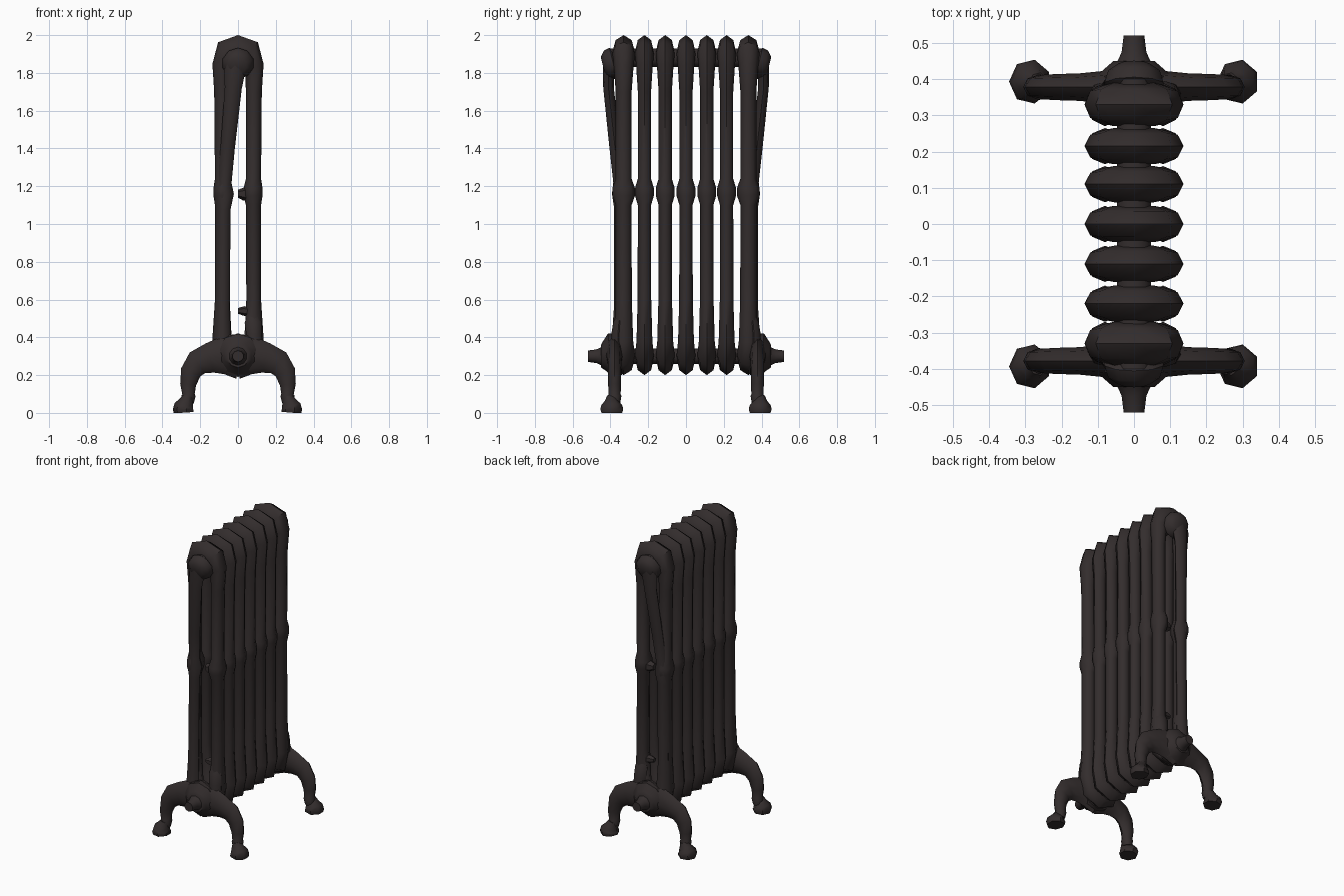
import bpy, bmesh, math
from mathutils import Vector

cube = bpy.data.objects.get("Cube")
if cube:
    bpy.data.objects.remove(cube)

iron = bpy.data.materials.new("dark_cast_iron")
iron.use_nodes = True
iron.diffuse_color = (0.033, 0.026, 0.026, 1)
iron.node_tree.nodes["Principled BSDF"].inputs["Base Color"].default_value = iron.diffuse_color


def loft(name, path, side=(0, 1, 0), sides=8, closed=False):
    """Sweep an ellipse along (position, in-plane radius, side radius) stations."""
    bm = bmesh.new()
    side = Vector(side)
    pts = [Vector(p[0]) for p in path]
    n = len(pts)
    rings = []
    for i, (_, ra, rb) in enumerate(path):
        if closed:
            t = pts[(i + 1) % n] - pts[i - 1]
        else:
            t = pts[min(i + 1, n - 1)] - pts[max(i - 1, 0)]
        out = side.cross(t).normalized()
        ring = []
        for k in range(sides):
            a = math.tau * k / sides
            ring.append(bm.verts.new(pts[i] + out * ra * math.cos(a) + side * rb * math.sin(a)))
        rings.append(ring)
    for i in range(n if closed else n - 1):
        r, s = rings[i], rings[(i + 1) % n]
        for k in range(sides):
            j = (k + 1) % sides
            bm.faces.new((r[k], r[j], s[j], s[k]))
    if not closed:
        bm.faces.new(rings[0])
        bm.faces.new(rings[-1])
    bmesh.ops.recalc_face_normals(bm, faces=bm.faces)
    mesh = bpy.data.meshes.new(name)
    bm.to_mesh(mesh)
    bm.free()
    mesh.materials.append(iron)
    obj = bpy.data.objects.new(name, mesh)
    bpy.context.collection.objects.link(obj)
    bpy.ops.object.select_all(action="DESELECT")
    obj.select_set(True)
    bpy.context.view_layer.objects.active = obj
    bpy.ops.object.shade_smooth_by_angle(angle=math.radians(50))
    return obj


def pipe(name, stations):
    """Round part running front to back, from (y, z, radius) stations."""
    return loft(name, [((0, y, z), r, r) for y, z, r in stations], side=(1, 0, 0), sides=10)


# Seven looped sections: x, z, in-plane radius, depth radius of the right half
half = [(0, .29, .09, .05), (.055, .305, .08, .05), (.085, .38, .052, .042),
        (.083, .6, .039, .036), (.082, 1.1, .04, .035), (.08, 1.15, .05, .05),
        (.08, 1.19, .05, .05), (.082, 1.24, .04, .035), (.084, 1.7, .042, .035),
        (.086, 1.84, .05, .044), (.055, 1.9, .08, .05), (0, 1.91, .09, .05)]
loop = half + [(-x, z, a, b) for x, z, a, b in half[-2:0:-1]]
for i, y in enumerate((-.33, -.22, -.11, 0, .11, .215, .33)):
    wide = 1.2 if abs(y) > .3 else 1
    loft(f"section_{i + 1}", [((x, y, z), a, b * wide) for x, z, a, b in loop], closed=True)

# Header pipes joining the sections
pipe("top_header", [(-.4, 1.88, .05), (.4, 1.88, .05)])
pipe("bottom_header", [(-.44, .3, .04), (.44, .3, .04)])

for s, end in ((-1, "front"), (1, "back")):
    # Domed cap with the slanting pipe that falls from it to the left-hand column
    pipe(f"{end}_top_cap", [(s * .36, 1.86, .055), (s * .385, 1.85, .085),
                            (s * .42, 1.845, .075), (s * .44, 1.84, .045)])
    loft(f"{end}_slant_pipe", [((-.015, s * .41, 1.84), .06, .03), ((-.025, s * .41, 1.72), .045, .028),
                               ((-.055, s * .375, 1.4), .038, .03), ((-.07, s * .355, 1.22), .036, .03),
                               ((-.07, s * .35, 1.16), .048, .042), ((-.075, s * .35, 1.08), .036, .03),
                               ((-.08, s * .352, .55), .036, .03), ((-.08, s * .36, .36), .045, .035)])
    # Small lugs between the columns
    for z, r in ((1.16, .035), (.54, .025)):
        loft(f"{end}_lug", [((.0, s * .33, z), r * .6, r * .6), ((.03, s * .33, z), r, r),
                            ((.09, s * .33, z - .01), r, r)], sides=6)
    loft(f"{end}_fitting", [((.085, s * .36, .36), .045, .035), ((.085, s * .36, .42), .042, .035),
                            ((.08, s * .355, .48), .045, .03), ((.08, s * .345, .53), .025, .02)])
    # Hub with a tapered plug
    pipe(f"{end}_hub", [(s * .35, .31, .11), (s * .4, .305, .115), (s * .435, .3, .075), (s * .45, .3, .06)])
    pipe(f"{end}_plug", [(s * .43, .3, .06), (s * .455, .3, .045), (s * .475, .3, .036), (s * .52, .3, .03)])
    for m, hand in ((-1, "right"), (1, "left")):
        # Curved leg swept sideways, then a flared foot
        c = s * .378
        leg = [(0, .3, .12, .045), (.08, .305, .1, .045), (.15, .29, .08, .038), (.215, .265, .068, .036),
               (.25, .215, .055, .034), (.264, .15, .042, .034), (.262, .1, .033, .032),
               (.262, .09, .037, .036), (.265, .05, .03, .03)]
        loft(f"{end}_{hand}_leg", [((m * x, c, z), a, b) for x, z, a, b in leg])
        foot = [(.264, .09, .025, .025), (.272, .06, .04, .038), (.284, .035, .054, .058),
                (.287, .018, .058, .062), (.285, 0, .056, .056)]
        loft(f"{end}_{hand}_foot", [((m * x, s * .393, z), a, b) for x, z, a, b in foot], sides=7)

# Keep the feet flat on the floor
for obj in bpy.data.objects:
    if obj.name.endswith("_foot"):
        for v in obj.data.vertices:
            v.co.z = max(v.co.z, 0)
